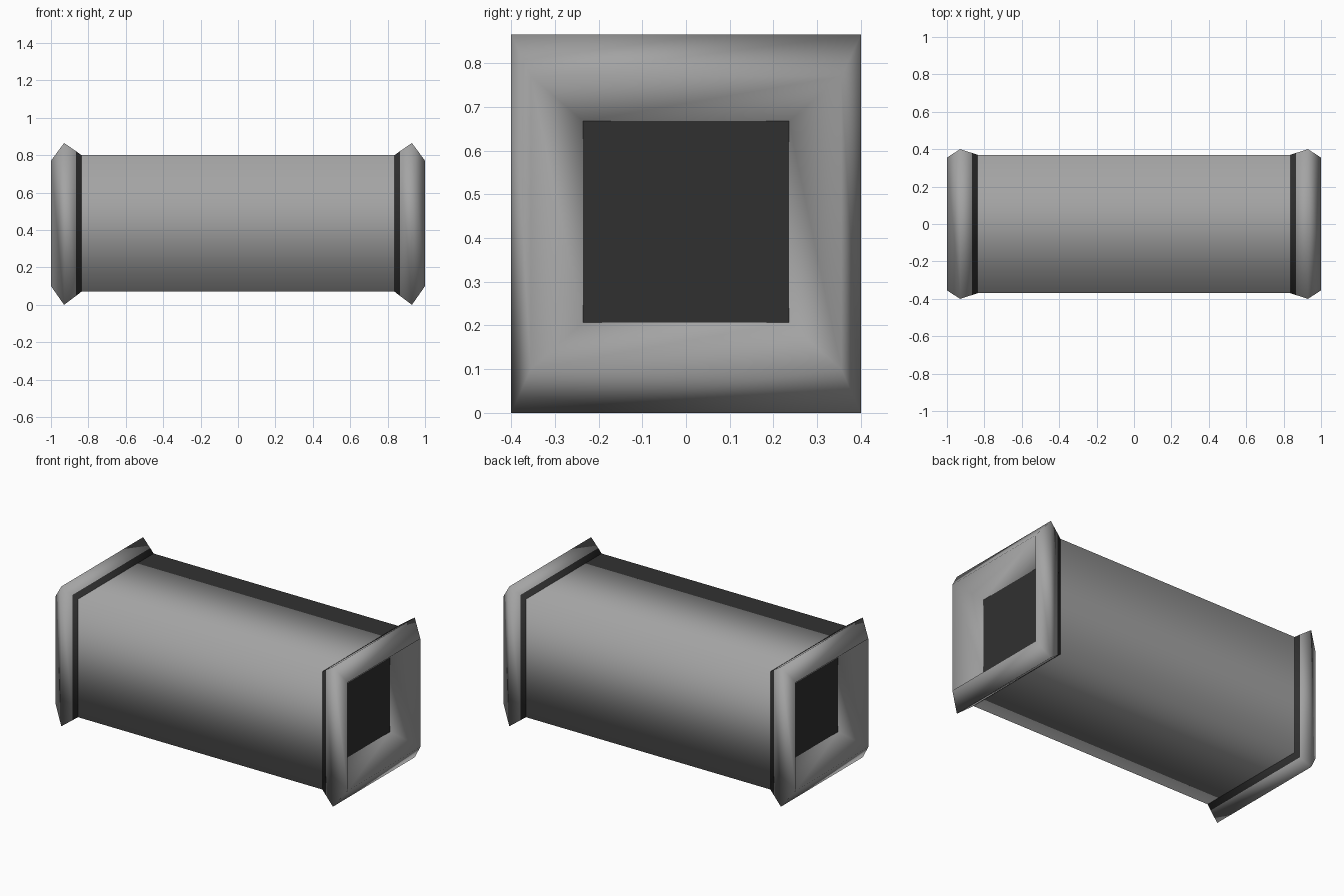
import bpy, bmesh, math

if "Cube" in bpy.data.objects:
    bpy.data.objects.remove(bpy.data.objects["Cube"])


def material(name, value):
    m = bpy.data.materials.new(name)
    m.diffuse_color = (value, value, value, 1)
    m.use_nodes = True
    m.node_tree.nodes["Principled BSDF"].inputs["Base Color"].default_value = m.diffuse_color
    return m


grey = material("metal grey", 0.37)
dark = material("dark gap", 0.03)


def rect_loft(name, sections, dark_bands=(), capped=False):
    """Skin rectangular sections (x, half width, bottom z, top z) into a smooth tube."""
    bm = bmesh.new()
    loops = []
    for x, w, lo, hi in sections:
        corners = [(-w, lo), (w, lo), (w, hi), (-w, hi)]
        loops.append([bm.verts.new((x, y, z)) for y, z in corners])
    for band, (a, b) in enumerate(zip(loops, loops[1:])):
        for i in range(4):
            j = (i + 1) % 4
            f = bm.faces.new((a[i], a[j], b[j], b[i]))
            f.smooth = True
            f.material_index = 1 if band in dark_bands else 0
    if capped:
        # flat dark panel closing the last section
        f = bm.faces.new(loops[-1])
        f.smooth = False
        f.material_index = 1
    mesh = bpy.data.meshes.new(name)
    bm.to_mesh(mesh)
    bm.free()
    mesh.materials.append(grey)
    mesh.materials.append(dark)
    ob = bpy.data.objects.new(name, mesh)
    bpy.context.collection.objects.link(ob)
    return ob


# Long square duct
rect_loft("duct_body", [(-0.84, 0.37, 0.07, 0.80), (0.84, 0.37, 0.07, 0.80)])

# Flared collar: dark seam, ridge, rim, then the recess down to the dark panel
collar = [
    (0.837, 0.37, 0.07, 0.80),
    (0.867, 0.38, 0.047, 0.822),
    (0.93, 0.40, 0.0, 0.865),
    (1.00, 0.355, 0.10, 0.77),
    (0.877, 0.235, 0.207, 0.667),
]
for name, turn in (("right_collar", 0), ("left_collar", math.pi)):
    ob = rect_loft(name, collar, dark_bands=(0,), capped=True)
    ob.rotation_euler.z = turn
